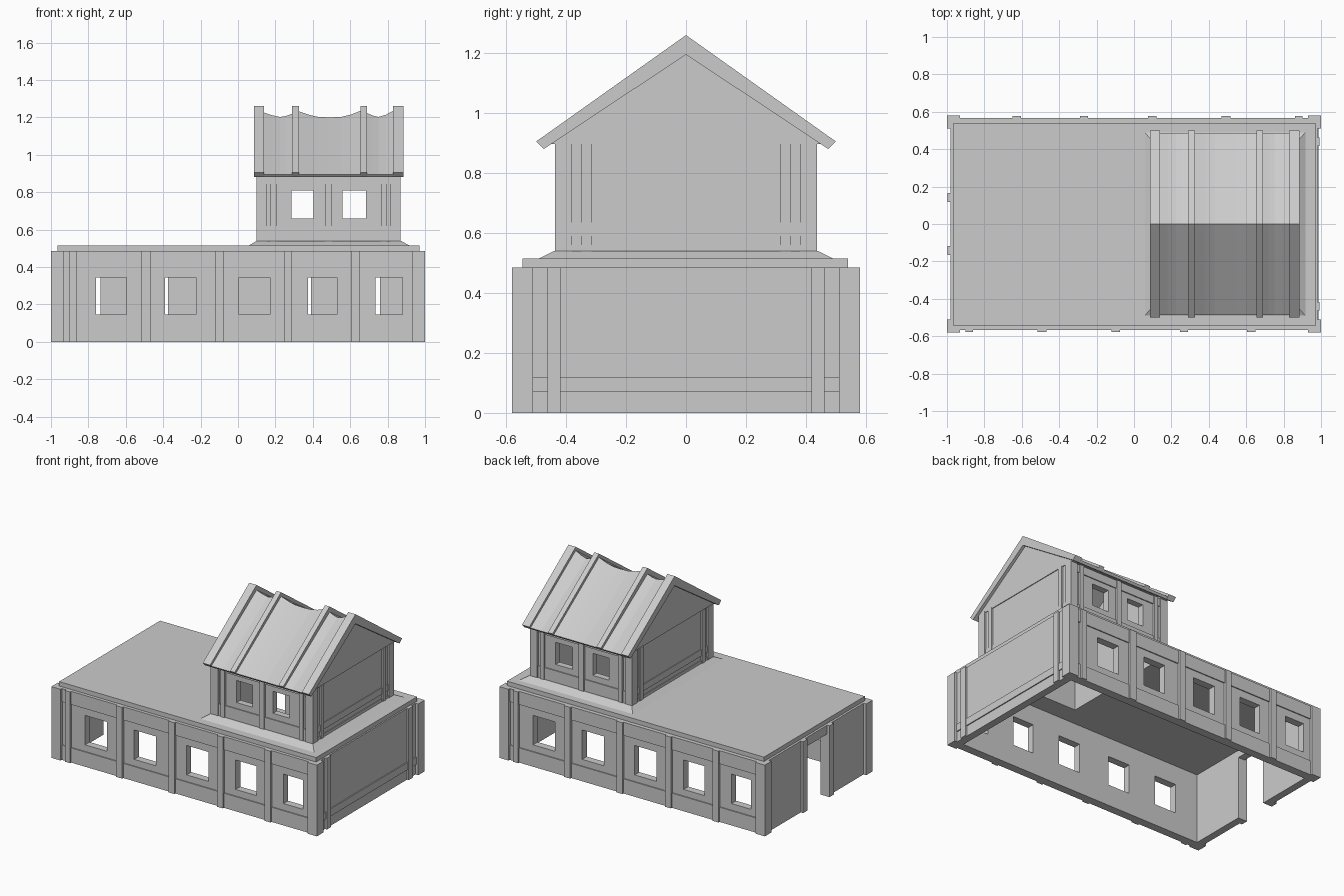
import bpy, bmesh
from itertools import product

if "Cube" in bpy.data.objects:
    bpy.data.objects.remove(bpy.data.objects["Cube"])


def make(name, bm):
    bmesh.ops.recalc_face_normals(bm, faces=bm.faces)
    me = bpy.data.meshes.new(name)
    bm.to_mesh(me)
    bm.free()
    ob = bpy.data.objects.new(name, me)
    bpy.context.collection.objects.link(ob)
    return ob


def loft(bm, rings):
    """Skin closed rings of points and cap both ends."""
    rs = [[bm.verts.new(p) for p in r] for r in rings]
    n = len(rs[0])
    for a, b in zip(rs, rs[1:]):
        for i in range(n):
            bm.faces.new((a[i], a[(i + 1) % n], b[(i + 1) % n], b[i]))
    bm.faces.new(rs[0])
    bm.faces.new(rs[-1])


def rect(x0, x1, y0, y1, z):
    return [(x0, y0, z), (x1, y0, z), (x1, y1, z), (x0, y1, z)]


def boxes(name, dims):
    bm = bmesh.new()
    for x0, x1, y0, y1, z0, z1 in dims:
        loft(bm, [rect(x0, x1, y0, y1, z0), rect(x0, x1, y0, y1, z1)])
    return make(name, bm)


def cut(ob, dims):
    """Subtract boxes from an object, one after another."""
    for d in dims:
        c = boxes("cutter", [d])
        m = ob.modifiers.new("cut", "BOOLEAN")
        m.operation, m.solver, m.object = "DIFFERENCE", "EXACT", c
        dg = bpy.context.evaluated_depsgraph_get()
        me = bpy.data.meshes.new_from_object(ob.evaluated_get(dg))
        ob.modifiers.clear()
        ob.data = me
        bpy.data.objects.remove(c)


def turn(dims):
    """Boxes plus copies turned half round the z axis."""
    return dims + [(-b, -a, -d, -c, e, f) for a, b, c, d, e, f in dims]


def flip_y(dims):
    return dims + [(a, b, -d, -c, e, f) for a, b, c, d, e, f in dims]


# Ground floor shell with windows and doorway
H = 0.485
wins = [(-0.76, -0.595), (-0.39, -0.225), (0.005, 0.17), (0.375, 0.53), (0.735, 0.88)]
lower = boxes("lower_walls", [(-0.98, 0.98, -0.56, 0.56, 0, H)])
cut(lower, [(-0.93, 0.93, -0.51, 0.51, -0.1, 0.6)]
    + turn([(a, b, -0.7, -0.4, 0.145, 0.345) for a, b in wins])
    + [(-1.1, -0.8, -0.118, 0.118, -0.1, 0.425)])

# Ground floor corner posts, wall posts and rails
boxes("lower_corner_posts", [
    (sx - 0.07 * (sx > 0), sx + 0.07 * (sx < 0), sy * 0.545 - 0.035, sy * 0.545 + 0.035, 0, H)
    for sx, sy in product((-1, 1), (-1, 1))])
posts = [(-0.90, -0.86), (-0.515, -0.467), (-0.12, -0.075), (0.247, 0.29), (0.605, 0.65)]
boxes("lower_long_wall_posts", turn([(a, b, -0.578, -0.55, 0, H) for a, b in posts]))
boxes("lower_end_posts", flip_y([(0.97, 0.993, 0.418, 0.462, 0, H),
                                 (-0.998, -0.97, 0.118, 0.165, 0, H)]))
boxes("lower_rails", turn([(-0.95, 0.95, -0.567, -0.555, 0, 0.1),
                           (-0.95, 0.95, -0.567, -0.555, 0.395, H)])
      + [(0.97, 0.987, -0.52, 0.52, 0.07, 0.12)])

# Flat roof slab, open below the upper floor
void = (0.15, 0.82, -0.38, 0.38, 0.3, 1.0)
slab = boxes("flat_roof", [(-0.965, 0.97, -0.545, 0.54, 0.475, 0.515)])
cut(slab, [void])

# Sloping skirt at the foot of the upper floor
bm = bmesh.new()
loft(bm, [rect(0.05, 0.925, -0.5, 0.5, 0.51), rect(0.1, 0.872, -0.44, 0.44, 0.54)])
cut(make("upper_skirt", bm), [void])

# Upper floor shell with windows
upper = boxes("upper_walls", [(0.11, 0.86, -0.423, 0.423, 0.53, 0.9)])
cut(upper, [void] + flip_y([(a, b, -0.6, -0.3, 0.66, 0.81)
                            for a, b in ((0.285, 0.405), (0.56, 0.685))]))


# Upper floor posts and rails, mirrored about the room centre in x
def flip_x(dims, c=0.485):
    return dims + [(2 * c - b, 2 * c - a, d, e, f, g) for a, b, d, e, f, g in dims]


boxes("upper_corner_posts", flip_x(flip_y([(0.10, 0.155, -0.437, -0.38, 0.535, 0.9)])))
boxes("upper_posts", flip_x(flip_y([(0.175, 0.205, -0.437, -0.41, 0.54, 0.9),
                                    (0.10, 0.12, -0.35, -0.315, 0.54, 0.9)]))
      + flip_y([(0.465, 0.502, -0.437, -0.41, 0.54, 0.9)]))
boxes("upper_rails", flip_x([(0.105, 0.12, -0.39, 0.39, 0.59, 0.635),
                             (0.105, 0.12, -0.39, 0.39, 0.53, 0.56)])
      + flip_y([(0.15, 0.82, -0.43, -0.415, 0.53, 0.62),
                (0.15, 0.82, -0.43, -0.415, 0.845, 0.9)]))


# Gabled roof: section across y for rafters and panels
def section(x, ridge, eave_y, eave_z):
    return [(x, 0, ridge), (x, -eave_y, eave_z), (x, -0.475, 0.88),
            (x, 0, 1.195), (x, 0.475, 0.88), (x, eave_y, eave_z)]


bm = bmesh.new()
for a, b in ((0.085, 0.14), (0.29, 0.325), (0.655, 0.69), (0.83, 0.885)):
    loft(bm, [section(x, 1.26, 0.5, 0.905) for x in (a, b)])
make("roof_rafters", bm)

# Sagging roof panels between the rafters
bm = bmesh.new()
for bay in ([(0.14, 1.225), (0.18, 1.212), (0.225, 1.202), (0.255, 1.207), (0.29, 1.22)],
            [(0.325, 1.232), (0.38, 1.214), (0.43, 1.202), (0.49, 1.2), (0.55, 1.202),
             (0.6, 1.214), (0.655, 1.235)],
            [(0.69, 1.223), (0.72, 1.21), (0.75, 1.202), (0.79, 1.214), (0.83, 1.235)]):
    loft(bm, [section(x, z, 0.487, 0.894) for x, z in bay])
make("roof_panels", bm)

# Gable end boards
bm = bmesh.new()
for a, b in ((0.105, 0.15), (0.82, 0.865)):
    loft(bm, [[(x, -0.455, 0.897), (x, 0.455, 0.897), (x, 0, 1.2)] for x in (a, b)])
make("gable_ends", bm)
